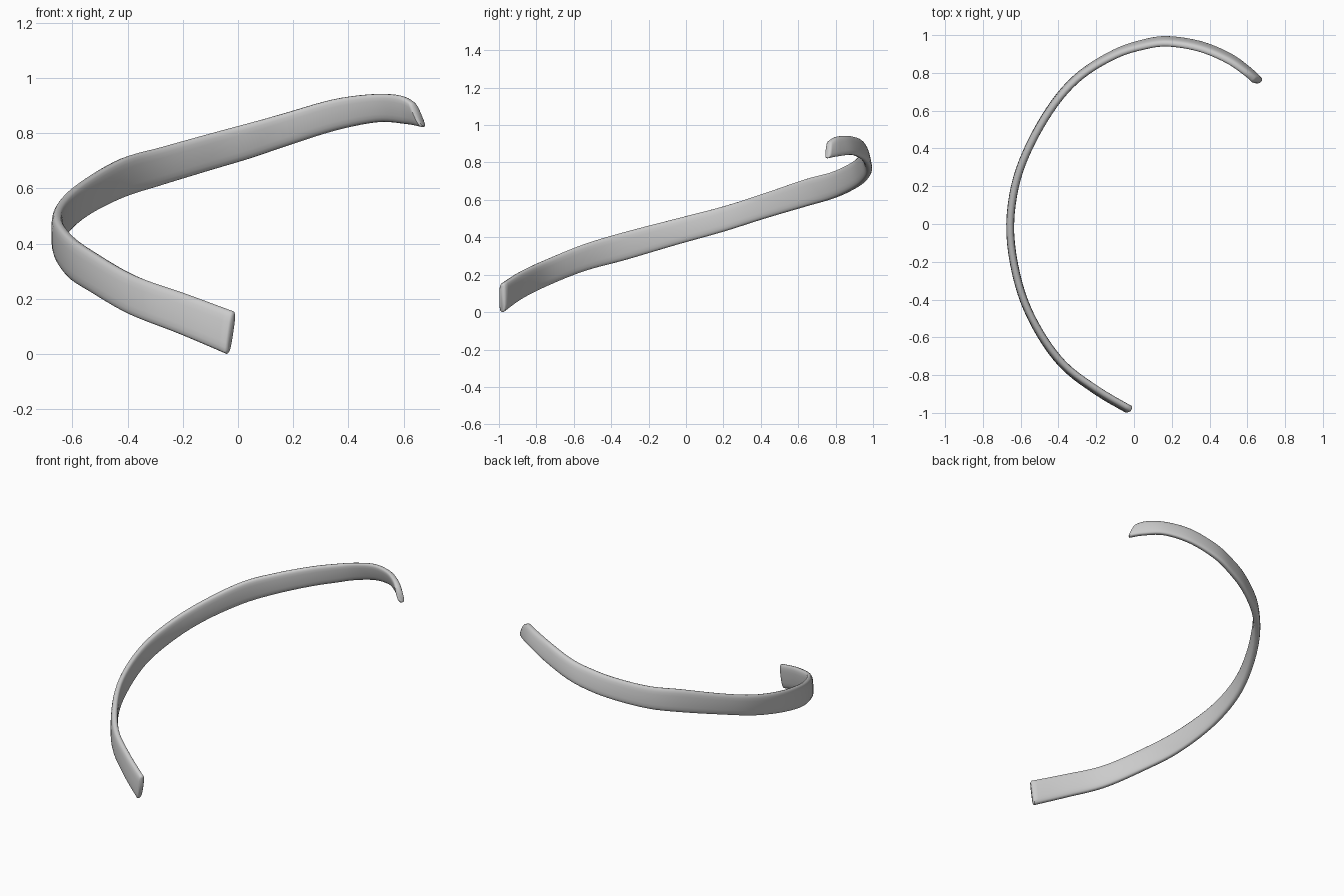
import bpy, bmesh, math
from mathutils import Vector

cube = bpy.data.objects.get("Cube")
if cube:
    bpy.data.objects.remove(cube, do_unlink=True)

# Stations along the band: x, y, bottom z, top z, inward lean of the top edge
STATIONS = [
    (-.03, -.98, .00, .155, .006), (-.20, -.88, .07, .22, .006),
    (-.38, -.74, .14, .285, .004), (-.52, -.54, .22, .365, .002),
    (-.61, -.32, .28, .43, 0), (-.655, -.05, .36, .50, 0),
    (-.63, .20, .43, .565, 0), (-.55, .42, .50, .635, .002),
    (-.42, .64, .565, .71, .004), (-.28, .79, .61, .75, .006),
    (-.10, .90, .665, .80, .009), (.05, .95, .71, .84, .012),
    (.18, .967, .755, .876, .013), (.35, .94, .81, .923, .014),
    (.50, .878, .84, .942, .014), (.60, .808, .833, .937, .012),
    (.65, .762, .822, .915, .010),
]
STEPS, SIDES = 5, 20
HALF_THICK = .021


def spline(pts, i, t):
    """Smooth interpolation through the stations."""
    n = len(pts)
    a, b, c, d = (pts[min(max(i + k, 0), n - 1)] for k in (-1, 0, 1, 2))
    return [.5 * (2 * q + (r - p) * t + (2 * p - 5 * q + 4 * r - s) * t * t
                  + (3 * q - p - 3 * r + s) * t ** 3)
            for p, q, r, s in zip(a, b, c, d)]


def soft(v):
    return math.copysign(abs(v) ** .65, v)


path = [spline(STATIONS, i, k / STEPS)
        for i in range(len(STATIONS) - 1) for k in range(STEPS)]
path.append(list(STATIONS[-1]))


def section(bm, index, scale=1, push=0):
    """One rounded upright cross-section; push moves it along the band."""
    x, y, low, high, lean = path[index]
    p, q = path[max(index - 1, 0)], path[min(index + 1, len(path) - 1)]
    along = Vector((q[0] - p[0], q[1] - p[1], 0)).normalized()
    inward = Vector((along.y, -along.x, 0))
    # The end cuts are slightly slanted
    f = index / (len(path) - 1)
    slant = -.01 * max(0, 1 - f * 12) - .018 * max(0, 1 - (1 - f) * 10)
    ring = []
    for k in range(SIDES):
        a = math.tau * k / SIDES
        u, v = soft(math.cos(a)) * scale, soft(math.sin(a))
        v *= 1 - (1 - scale) * .3
        pos = Vector((x, y, (low + high) / 2 + v * (high - low) / 2))
        pos += inward * (u * HALF_THICK + v * lean)
        pos += along * (v * slant + push)
        ring.append(bm.verts.new(pos))
    return ring


# Curved band with softly rounded ends
bm = bmesh.new()
last = len(path) - 1
rings = [section(bm, 0, .65, -.007)]
rings += [section(bm, i) for i in range(last + 1)]
rings.append(section(bm, last, .65, .007))
for r, s in zip(rings, rings[1:]):
    for k in range(SIDES):
        j = (k + 1) % SIDES
        bm.faces.new((r[k], r[j], s[j], s[k]))
bm.faces.new(rings[0])
bm.faces.new(rings[-1])
bmesh.ops.recalc_face_normals(bm, faces=bm.faces)
mesh = bpy.data.meshes.new("curved_band")
bm.to_mesh(mesh)
bm.free()
band = bpy.data.objects.new("curved_band", mesh)
bpy.context.collection.objects.link(band)

grey = bpy.data.materials.new("light grey")
grey.use_nodes = True
colour = (.6, .6, .6, 1)
grey.diffuse_color = colour
grey.node_tree.nodes["Principled BSDF"].inputs["Base Color"].default_value = colour
mesh.materials.append(grey)

bpy.ops.object.select_all(action='DESELECT')
band.select_set(True)
bpy.context.view_layer.objects.active = band
bpy.ops.object.shade_smooth_by_angle(angle=math.radians(50))
